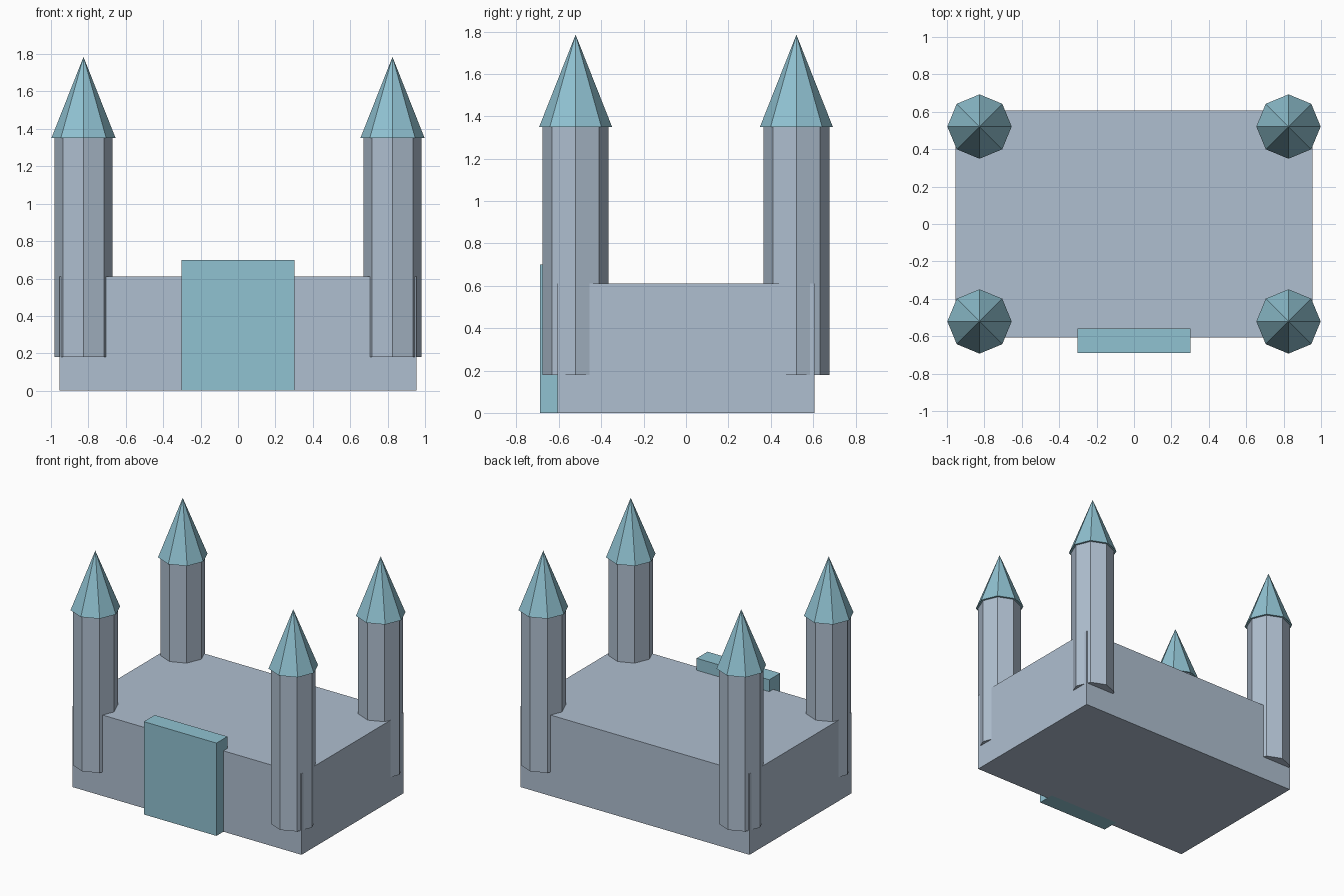
import bpy
from math import pi

default = bpy.data.objects.get("Cube")
if default:
    bpy.data.objects.remove(default, do_unlink=True)


def make_material(name, colour):
    mat = bpy.data.materials.new(name)
    mat.use_nodes = True
    mat.diffuse_color = (*colour, 1)
    mat.node_tree.nodes["Principled BSDF"].inputs["Base Color"].default_value = (*colour, 1)
    return mat


stone = make_material("pale blue grey stone", (0.43, 0.52, 0.63))
teal = make_material("light teal", (0.28, 0.54, 0.64))


def finish(name, mat):
    obj = bpy.context.object
    obj.name = name
    obj.data.materials.append(mat)
    return obj


def box(name, low, high, mat):
    centre = [(a + b) / 2 for a, b in zip(low, high)]
    bpy.ops.mesh.primitive_cube_add(size=1, location=centre)
    obj = finish(name, mat)
    obj.scale = [b - a for a, b in zip(low, high)]
    bpy.ops.object.transform_apply(location=False, rotation=False, scale=True)


def octagon(name, x, y, bottom, top, r_bottom, r_top, mat):
    bpy.ops.mesh.primitive_cone_add(
        vertices=8, radius1=r_bottom, radius2=r_top, depth=top - bottom,
        location=(x, y, (bottom + top) / 2))
    finish(name, mat)


# Castle block and the gate slab on its front
box("castle_block", (-0.955, -0.607, 0), (0.955, 0.607, 0.61), stone)
box("gate", (-0.303, -0.69, 0), (0.303, -0.56, 0.70), teal)

# Corner towers with pointed roofs
for side, x in (("left", 0.826), ("right", -0.826)):
    for end, y in (("front", -0.521), ("back", 0.521)):
        octagon(f"{end}_{side}_tower", x, y, 0.18, 1.35, 0.156, 0.156, stone)
        octagon(f"{end}_{side}_roof", x, y, 1.35, 1.785, 0.172, 0, teal)
